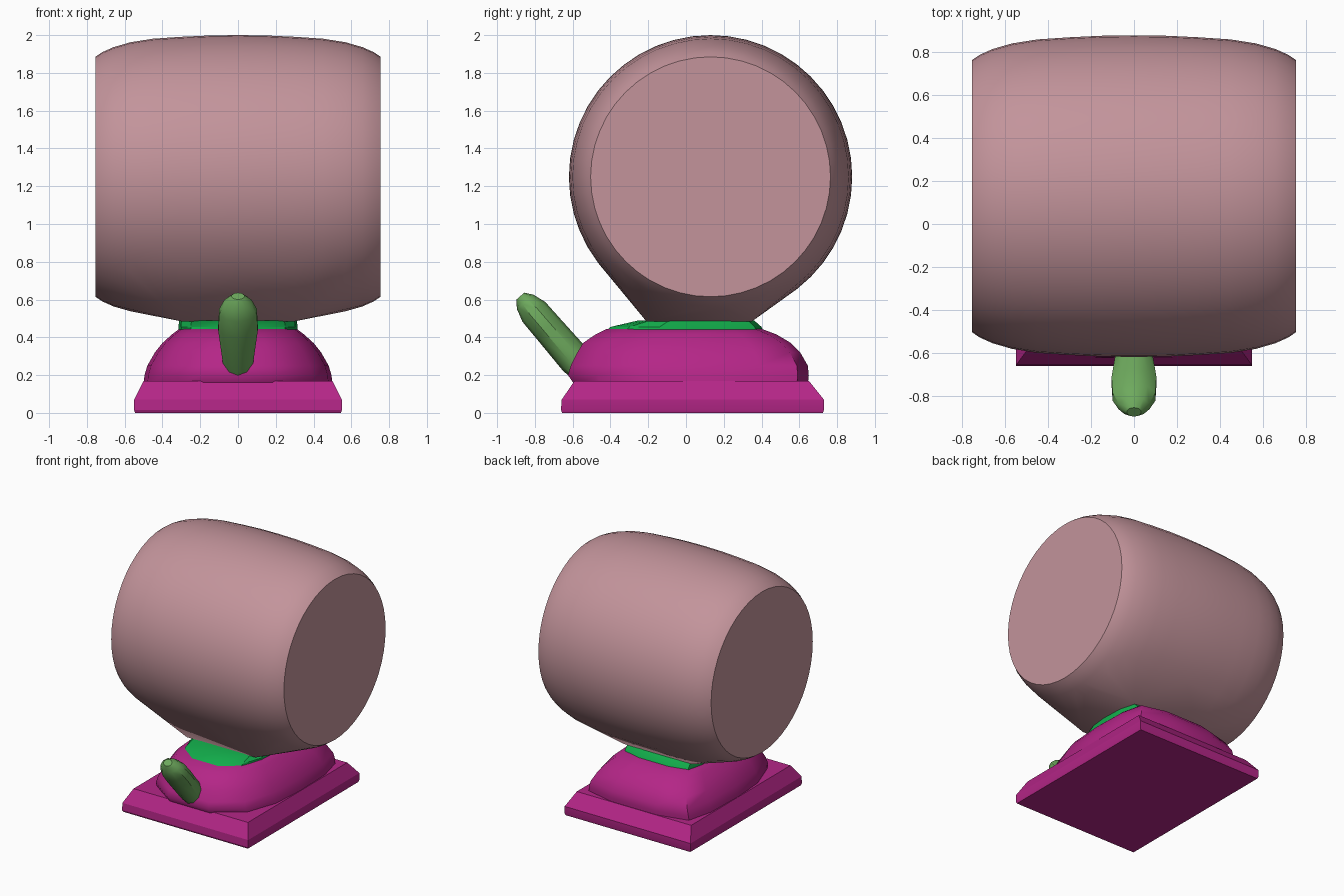
import bpy, bmesh, math
from mathutils import Vector

cube = bpy.data.objects.get("Cube")
if cube:
    bpy.data.objects.remove(cube, do_unlink=True)


def material(name, rgb):
    m = bpy.data.materials.new(name)
    m.use_nodes = True
    m.diffuse_color = (*rgb, 1)
    m.node_tree.nodes["Principled BSDF"].inputs["Base Color"].default_value = (*rgb, 1)
    return m


ROSE = material("dusty rose", (0.546, 0.296, 0.328))
MAGENTA = material("magenta", (0.456, 0.019, 0.242))
GREEN = material("bright green", (0.006, 0.413, 0.069))
LEAF = material("leaf green", (0.155, 0.400, 0.110))


def finish(name, bm, mat, angle):
    bmesh.ops.recalc_face_normals(bm, faces=bm.faces)
    me = bpy.data.meshes.new(name)
    bm.to_mesh(me)
    bm.free()
    me.materials.append(mat)
    ob = bpy.data.objects.new(name, me)
    bpy.context.collection.objects.link(ob)
    bpy.ops.object.select_all(action='DESELECT')
    ob.select_set(True)
    bpy.context.view_layer.objects.active = ob
    bpy.ops.object.shade_smooth_by_angle(angle=math.radians(angle))
    return ob


def loft(name, rings, mat, angle):
    """Skin a stack of equal-length rings and cap both ends."""
    bm = bmesh.new()
    rows = [[bm.verts.new(p) for p in ring] for ring in rings]
    n = len(rows[0])
    for a, b in zip(rows, rows[1:]):
        for i in range(n):
            j = (i + 1) % n
            bm.faces.new((a[i], a[j], b[j], b[i]))
    bm.faces.new(rows[0])
    bm.faces.new(rows[-1])
    return finish(name, bm, mat, angle)


def rectangle(w, front, back, z):
    return [(-w, front, z), (w, front, z), (w, back, z), (-w, back, z)]


def body_outline(z, w, f, b):
    """Plan with a chamfered nose at the front and fuller corners at the back."""
    half = [(0.36 * w, -f), (0.79 * w, -0.75 * f), (0.96 * w, -0.35 * f), (w, 0.1 * b),
            (0.98 * w, 0.6 * b), (0.88 * w, 0.91 * b), (0.4 * w, b)]
    return [(x, y, z) for x, y in half] + [(-x, y, z) for x, y in reversed(half)]


# Barrel-shaped head on a sideways axis, drawn down into a rectangular neck
CY, CZ, SEG = 0.13, 1.25, 48
half_profile = [(0.15, 0.748), (0.3, 0.741), (0.45, 0.731), (0.57, 0.712),
                (0.66, 0.686), (0.72, 0.659), (0.755, 0.635)]
profile = [(-x, r) for x, r in reversed(half_profile)] + [(0, 0.75)] + half_profile
bm = bmesh.new()
for x, r in profile:
    for i in range(SEG):
        a = math.tau * i / SEG
        bm.verts.new((x, CY + r * math.cos(a), CZ + r * math.sin(a)))
for p in rectangle(0.30, -0.21, 0.35, 0.485):
    bm.verts.new(p)
hull = bmesh.ops.convex_hull(bm, input=bm.verts)
loose = [v for v in bm.verts if not v.link_faces]
bmesh.ops.delete(bm, geom=loose, context='VERTS')
bmesh.ops.dissolve_limit(bm, angle_limit=math.radians(0.3), verts=bm.verts, edges=bm.edges)
finish("barrel_head", bm, ROSE, 40)

# Collar between head and body
loft("collar", [body_outline(0.43, 0.315, 0.43, 0.41),
                body_outline(0.455, 0.315, 0.40, 0.40),
                body_outline(0.49, 0.312, 0.25, 0.36)], GREEN, 30)

# Domed body
levels = [(0.15, 0.50, 0.59, 0.645), (0.20, 0.495, 0.625, 0.65), (0.25, 0.48, 0.61, 0.645),
          (0.32, 0.44, 0.575, 0.605), (0.37, 0.40, 0.545, 0.555),
          (0.415, 0.35, 0.48, 0.48), (0.445, 0.31, 0.42, 0.40)]
loft("domed_body", [body_outline(*lv) for lv in levels], MAGENTA, 45)

# Rectangular foot with a sloped top
loft("base_plate", [rectangle(0.545, -0.655, 0.725, 0.0),
                    rectangle(0.55, -0.662, 0.73, 0.015),
                    rectangle(0.55, -0.658, 0.73, 0.07),
                    rectangle(0.50, -0.59, 0.65, 0.17)], MAGENTA, 25)

# Slanted lever at the front: (distance along axis, half width, half depth)
start = Vector((0, -0.59, 0.285))
axis = Vector((0, -0.653, 0.757))
across = Vector((0, 0.757, 0.653))
sections = [(-0.07, 0.075, 0.08), (0.0, 0.085, 0.087), (0.22, 0.110, 0.082),
            (0.33, 0.105, 0.080), (0.40, 0.075, 0.058), (0.44, 0.035, 0.028)]
rings = []
for t, hx, hn in sections:
    ring = []
    for i in range(10):
        a = math.tau * i / 10
        ring.append(start + axis * t + across * hn * math.cos(a)
                    + Vector((hx * math.sin(a), 0, 0)))
    rings.append(ring)
loft("front_lever", rings, LEAF, 35)
